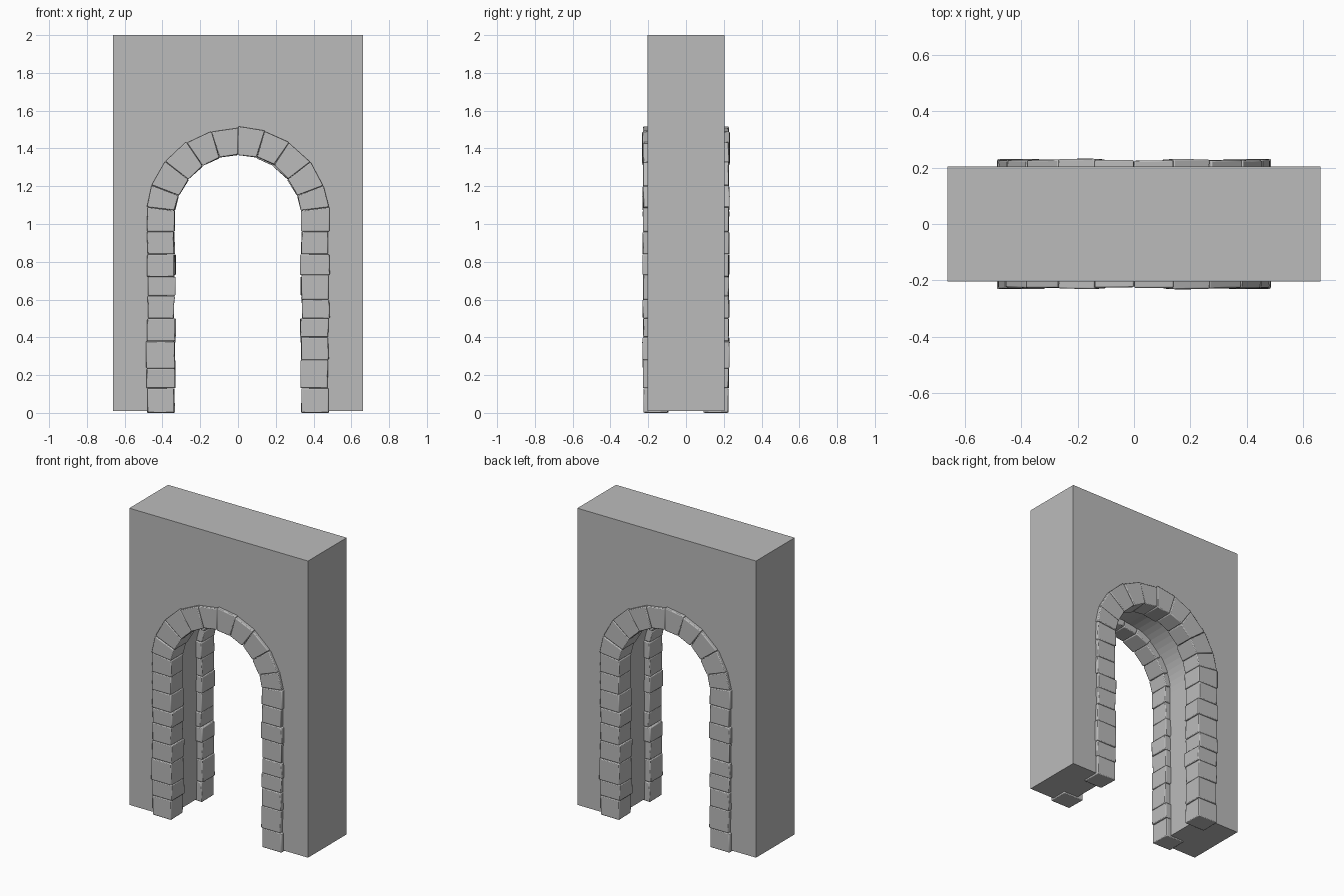
import bpy, bmesh, random
from math import sin, cos, radians, pi
from mathutils import Vector, Matrix

random.seed(7)
cube = bpy.data.objects.get("Cube")
if cube:
    bpy.data.objects.remove(cube, do_unlink=True)

stone_grey = bpy.data.materials.new("stone grey")
stone_grey.use_nodes = True
grey = (0.5, 0.5, 0.5, 1)
stone_grey.diffuse_color = grey
stone_grey.node_tree.nodes["Principled BSDF"].inputs["Base Color"].default_value = grey

SPRING = 1.03               # height where the arch starts to curve
INNER, OUTER = 0.335, 0.482  # stone rim radii
FRONT, BACK = -0.228, -0.095  # stone rim depth


def finish(bm, name):
    bmesh.ops.recalc_face_normals(bm, faces=bm.faces)
    mesh = bpy.data.meshes.new(name)
    bm.to_mesh(mesh)
    bm.free()
    mesh.materials.append(stone_grey)
    ob = bpy.data.objects.new(name, mesh)
    bpy.context.collection.objects.link(ob)
    return ob


# Wall with an arched doorway, extruded from one outline
def build_wall():
    w, half, base, r = 0.663, 0.205, 0.01, 0.375
    outline = [(-r, base), (-w, base), (-w, 2), (w, 2), (w, base), (r, base)]
    outline += [(r * cos(a), SPRING + r * sin(a)) for a in (i * pi / 32 for i in range(33))]
    bm = bmesh.new()
    face = bm.faces.new([bm.verts.new((x, -half, z)) for x, z in outline])
    out = bmesh.ops.extrude_face_region(bm, geom=[face])
    moved = [v for v in out["geom"] if isinstance(v, bmesh.types.BMVert)]
    bmesh.ops.translate(bm, verts=moved, vec=(0, 2 * half, 0))
    finish(bm, "wall")


def wobble(amount):
    return random.uniform(-amount, amount)


# One rough block between two joints; each joint is an (inner, outer) pair of x, z points
def add_stone(bm, low, high, side):
    middle = (low[0] + low[1] + high[0] + high[1]) / 4
    across = (low[1] + high[1] - low[0] - high[0]).normalized()
    inner_shift, outer_shift = wobble(0.006), wobble(0.005)
    front, back = FRONT + wobble(0.003), BACK + wobble(0.006)
    corners = []
    for y in (front, back):
        for joint, sign in ((low, 1), (high, -1)):
            for k, shift in enumerate((inner_shift, outer_shift)):
                p = joint[k] + across * (shift + wobble(0.003))
                p = p + (middle - p).normalized() * 0.001
                corners.append(bm.verts.new((side * p.x, y + wobble(0.002), max(p.y, 0))))
    a, b, c, d, e, f, g, h = corners
    for quad in ((a, b, d, c), (e, f, h, g), (a, b, f, e),
                 (c, d, h, g), (a, c, g, e), (b, d, h, f)):
        bm.faces.new(quad)


# Straight pier courses followed by the wedge stones up to the crown
def build_half_rim(name, heights, side, turned):
    joints = [(Vector((INNER, z)), Vector((OUTER, z))) for z in heights]
    for degrees in (7, 21, 38, 56, 73, 90):
        ray = Vector((cos(radians(degrees)), sin(radians(degrees))))
        centre = Vector((0, SPRING))
        joints.append((centre + ray * INNER, centre + ray * (OUTER + 0.003)))
    bm = bmesh.new()
    for low, high in zip(joints, joints[1:]):
        add_stone(bm, low, high, side)
    if turned:
        bmesh.ops.rotate(bm, verts=bm.verts, matrix=Matrix.Rotation(pi, 3, "Z"))
    ob = finish(bm, name)
    bevel = ob.modifiers.new("worn edges", "BEVEL")
    bevel.width = 0.005
    bevel.segments = 2
    bpy.context.view_layer.objects.active = ob
    ob.select_set(True)
    bpy.ops.object.shade_smooth_by_angle(angle=radians(40))
    ob.select_set(False)


build_wall()
left_courses = (0, 0.13, 0.28, 0.40, 0.50, 0.60, 0.73, 0.84, 0.96)
right_courses = (0, 0.13, 0.235, 0.38, 0.50, 0.62, 0.72, 0.84, 0.96)
for label, turned in (("front", False), ("back", True)):
    random.seed(11)
    build_half_rim(label + "_rim_stones_a", left_courses, 1, turned)
    build_half_rim(label + "_rim_stones_b", right_courses, -1, turned)
